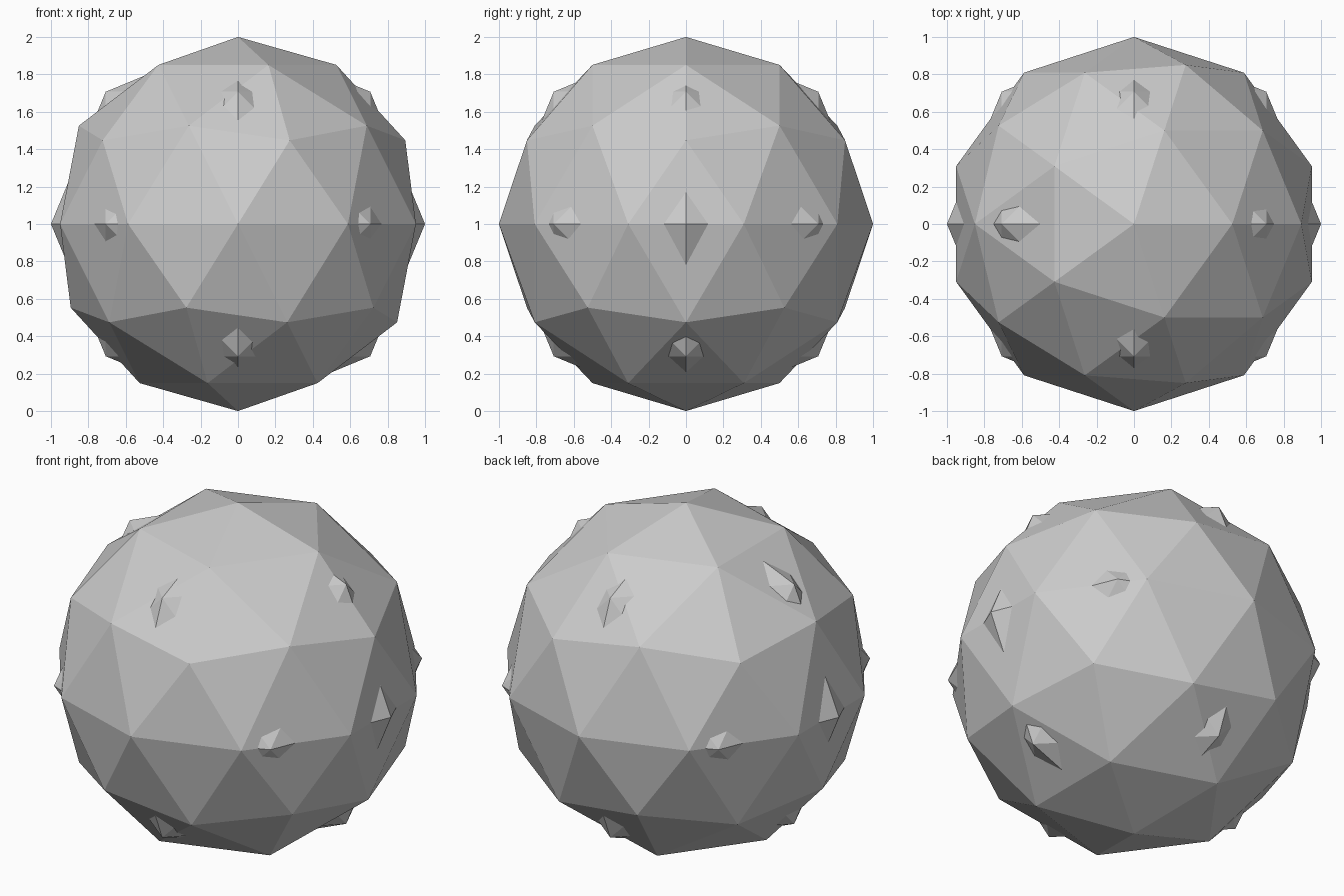
import bpy, bmesh
from itertools import product
from mathutils import Vector

if "Cube" in bpy.data.objects:
    bpy.data.objects.remove(bpy.data.objects["Cube"])

CENTRE = Vector((0, 0, 1))

# Faceted ball: 80 triangles
bpy.ops.mesh.primitive_ico_sphere_add(subdivisions=2, radius=1, location=CENTRE)
bpy.context.object.name = "faceted_ball"

# Octahedral ball of the same radius: once-subdivided octahedron whose
# 18 corners poke through the faceted ball as small studs
bm = bmesh.new()
for p in product((-1, 0, 1), repeat=3):
    if sum(map(abs, p)) in (1, 2):
        bm.verts.new(Vector(p).normalized())
bmesh.ops.convex_hull(bm, input=bm.verts[:])
bmesh.ops.recalc_face_normals(bm, faces=bm.faces[:])
mesh = bpy.data.meshes.new("octahedral_ball")
bm.to_mesh(mesh)
bm.free()
studs = bpy.data.objects.new("octahedral_ball", mesh)
studs.location = CENTRE
bpy.context.collection.objects.link(studs)
